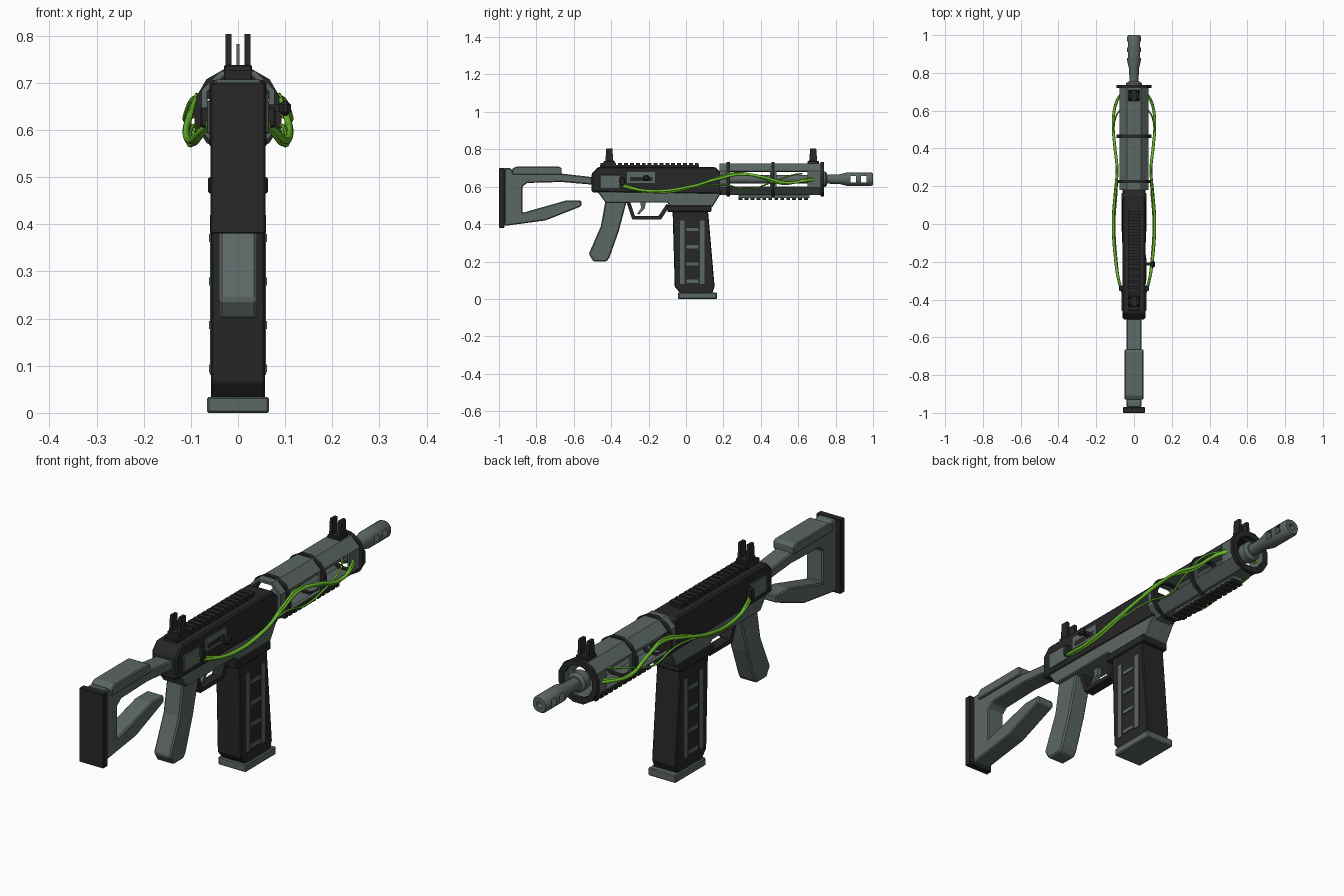
import bpy, bmesh, math
from mathutils import Vector

if "Cube" in bpy.data.objects:
    bpy.data.objects.remove(bpy.data.objects["Cube"], do_unlink=True)


def material(name, rgb):
    m = bpy.data.materials.new(name)
    m.use_nodes = True
    m.diffuse_color = (*rgb, 1)
    m.node_tree.nodes["Principled BSDF"].inputs["Base Color"].default_value = (*rgb, 1)
    return m


BLACK = material("black metal", (0.02, 0.02, 0.02))
GRAY = material("gray green metal", (0.105, 0.135, 0.127))
GREEN = material("green cable", (0.15, 0.52, 0.025))
AXIS = 0.64  # height of the bore


def finish(name, bm, mat, bevel=0.0, smooth=False):
    bmesh.ops.recalc_face_normals(bm, faces=bm.faces)
    me = bpy.data.meshes.new(name)
    bm.to_mesh(me)
    bm.free()
    me.materials.append(mat)
    ob = bpy.data.objects.new(name, me)
    bpy.context.collection.objects.link(ob)
    if bevel:
        mod = ob.modifiers.new("Bevel", "BEVEL")
        mod.width = bevel
        mod.limit_method = 'ANGLE'
    if smooth:
        bpy.ops.object.select_all(action='DESELECT')
        ob.select_set(True)
        bpy.context.view_layer.objects.active = ob
        bpy.ops.object.shade_smooth_by_angle(angle=math.radians(35))
    return ob


def prism(name, profile, half, mat, bevel=0.0, x=0.0):
    """Side profile of (y, z) points extruded across x."""
    bm = bmesh.new()
    a = [bm.verts.new((x - half, y, z)) for y, z in profile]
    b = [bm.verts.new((x + half, y, z)) for y, z in profile]
    bm.faces.new(a)
    bm.faces.new(b)
    for i in range(len(a)):
        j = (i + 1) % len(a)
        bm.faces.new((a[i], a[j], b[j], b[i]))
    return finish(name, bm, mat, bevel)


def box(name, x, half, y0, y1, z0, z1, mat, bevel=0.0):
    return prism(name, [(y0, z0), (y1, z0), (y1, z1), (y0, z1)], half, mat, bevel, x)


def lathe(name, profile, mat, n=20, closed=False, smooth=True):
    """Profile of (y, radius) points spun about the bore."""
    bm = bmesh.new()
    rows = []
    for y, r in profile:
        rows.append([bm.verts.new((r * math.cos(t), y, AXIS + r * math.sin(t)))
                     for t in [math.tau * (i + 0.5) / n for i in range(n)]])
    pairs = list(zip(rows, rows[1:]))
    if closed:
        pairs.append((rows[-1], rows[0]))
    else:
        bm.faces.new(rows[0])
        bm.faces.new(rows[-1])
    for p, q in pairs:
        for i in range(n):
            j = (i + 1) % n
            bm.faces.new((p[i], p[j], q[j], q[i]))
    return finish(name, bm, mat, smooth=smooth)


def tube(name, points, radius, mat):
    cu = bpy.data.curves.new(name, 'CURVE')
    cu.dimensions = '3D'
    cu.bevel_depth = radius
    cu.bevel_resolution = 2
    cu.resolution_u = 8
    cu.use_fill_caps = True
    sp = cu.splines.new('BEZIER')
    sp.bezier_points.add(len(points) - 1)
    for bp, co in zip(sp.bezier_points, points):
        bp.co = Vector(co)
        bp.handle_left_type = bp.handle_right_type = 'AUTO'
    cu.materials.append(mat)
    ob = bpy.data.objects.new(name, cu)
    bpy.context.collection.objects.link(ob)


# Stock
box("butt_pad", 0, 0.058, -1, -0.97, 0.38, 0.7, BLACK, 0.003)
prism("stock_frame", [(-0.97, 0.39), (-0.75, 0.42), (-0.56, 0.495), (-0.56, 0.525), (-0.645, 0.525),
                      (-0.875, 0.46), (-0.875, 0.6), (-0.85, 0.62), (-0.665, 0.625), (-0.49, 0.61),
                      (-0.49, 0.65), (-0.665, 0.67), (-0.92, 0.68), (-0.94, 0.7), (-0.97, 0.7)],
      0.04, GRAY, 0.005)
prism("cheek_rest", [(-0.93, 0.665), (-0.665, 0.665), (-0.665, 0.7), (-0.68, 0.707),
                     (-0.91, 0.707), (-0.93, 0.695)], 0.05, GRAY, 0.004)

# Receiver
prism("upper_receiver", [(-0.505, 0.57), (0.19, 0.56), (0.19, 0.67), (0.155, 0.706),
                         (-0.47, 0.706), (-0.505, 0.67)], 0.06, BLACK, 0.007)
prism("lower_receiver", [(-0.475, 0.575), (-0.43, 0.515), (-0.1, 0.515), (-0.08, 0.49),
                         (0.14, 0.49), (0.19, 0.57)], 0.056, GRAY, 0.004)
prism("grip", [(-0.43, 0.53), (-0.315, 0.53), (-0.36, 0.36), (-0.41, 0.22), (-0.425, 0.2),
               (-0.495, 0.2), (-0.52, 0.24), (-0.455, 0.39)], 0.04, GRAY, 0.006)
prism("trigger_guard", [(-0.318, 0.515), (-0.287, 0.425), (-0.133, 0.425), (-0.085, 0.5), (-0.105, 0.507),
                        (-0.147, 0.443), (-0.273, 0.443), (-0.297, 0.515)], 0.022, BLACK)
prism("trigger", [(-0.245, 0.52), (-0.215, 0.52), (-0.22, 0.485), (-0.25, 0.452),
                  (-0.262, 0.455), (-0.24, 0.485)], 0.01, GRAY)

# Ejection port with charging knob, on one side only
box("port_frame", 0.06, 0.004, -0.315, -0.165, 0.62, 0.678, GRAY)
box("port_slot", 0.061, 0.004, -0.3, -0.18, 0.631, 0.651, BLACK)
box("charging_handle", 0.08, 0.02, -0.22, -0.205, 0.638, 0.654, BLACK)
box("charging_knob", 0.1, 0.012, -0.23, -0.195, 0.63, 0.662, BLACK, 0.008)

# Magazine
box("magazine_well", 0, 0.064, -0.1, 0.135, 0.465, 0.5, BLACK, 0.004)
prism("magazine", [(-0.072, 0.48), (-0.06, 0.065), (-0.03, 0.03), (0.14, 0.03), (0.153, 0.065),
                   (0.117, 0.48)], 0.057, BLACK, 0.004)
box("magazine_base", 0, 0.066, -0.042, 0.165, 0, 0.034, GRAY, 0.004)
for side, label in ((1, "left"), (-1, "right")):
    for i, y in enumerate((-0.031, 0.074)):
        box(f"magazine_bar_{label}_{i}", side * 0.056, 0.0035, y, y + 0.024, 0.08, 0.42, GRAY)
    for i in range(4):
        z = 0.086 + i * 0.092
        box(f"magazine_rung_{label}_{i}", side * 0.057, 0.0045, 0.002, 0.068, z, z + 0.017, GRAY)

# Top and bottom accessory rails
box("top_rail", 0, 0.028, -0.46, 0.07, 0.7, 0.717, BLACK)
for i in range(17):
    y = -0.457 + i * 0.0315
    box(f"top_rail_tooth_{i}", 0, 0.03, y, y + 0.021, 0.712, 0.727, BLACK)
box("bottom_rail", 0, 0.022, 0.28, 0.66, 0.54, 0.56, GRAY)
for i in range(12):
    y = 0.28 + i * 0.032
    box(f"bottom_rail_tooth_{i}", 0, 0.028, y, y + 0.021, 0.53, 0.543, BLACK)

# Iron sights
for label, y in (("rear", -0.41), ("front", 0.68)):
    box(f"{label}_sight_base", 0, 0.03, y - 0.03, y + 0.03, 0.7, 0.738, BLACK, 0.003)
    for x in (-0.02, 0.02):
        prism(f"{label}_sight_post_{'left' if x > 0 else 'right'}",
              [(y - 0.022, 0.73), (y + 0.022, 0.73), (y + 0.016, 0.803), (y - 0.016, 0.803)],
              0.0065, BLACK, x=x)
box("front_sight_pin", 0, 0.003, 0.676, 0.684, 0.735, 0.782, GRAY)

# Handguard: hollow octagon with open side bays
octagon = [(0.036, 0.085), (0.077, 0.045), (0.077, -0.045), (0.036, -0.085)]
octagon += [(-x, z) for x, z in reversed(octagon)]
stations = [0.18, 0.225, 0.45, 0.485, 0.65, 0.735]
bm = bmesh.new()
rows = [[bm.verts.new((x, y, AXIS + z)) for x, z in octagon] for y in stations]
for k in range(len(rows) - 1):
    for i in range(8):
        if k in (1, 3) and i in (1, 5):
            continue
        j = (i + 1) % 8
        bm.faces.new((rows[k][i], rows[k][j], rows[k + 1][j], rows[k + 1][i]))
guard = finish("handguard", bm, GRAY)
shell = guard.modifiers.new("Shell", "SOLIDIFY")
shell.thickness = 0.012
for i, y in enumerate((0.225, 0.465, 0.728)):
    lathe(f"handguard_band_{i}", [(y - 0.009, 0.07), (y - 0.009, 0.095), (y + 0.009, 0.095),
                                  (y + 0.009, 0.07)], BLACK, 12, True, False)

# Barrel and vented muzzle
lathe("barrel", [(0.15, 0.022), (0.86, 0.022)], GRAY)
lathe("barrel_collar", [(0.7, 0.03), (0.71, 0.042), (0.745, 0.042), (0.755, 0.03)], GRAY)
muzzle = lathe("muzzle_brake", [(0.755, 0.024), (0.825, 0.027), (0.865, 0.037), (0.99, 0.037),
                                (1, 0.031), (1, 0.014), (0.87, 0.014)], GRAY)
for i, y in enumerate((0.88, 0.935)):
    cutter = box("vent_cutter", 0, 0.1, y, y + 0.03, AXIS - 0.018, AXIS + 0.018, GRAY)
    cutter.hide_render = True
    mod = muzzle.modifiers.new("Vent", "BOOLEAN")
    mod.operation = 'DIFFERENCE'
    mod.object = cutter
    mod.solver = 'EXACT'
    bpy.context.view_layer.objects.active = muzzle
    bpy.ops.object.modifier_apply(modifier=mod.name)
    bpy.data.objects.remove(cutter, do_unlink=True)

# Cables and their sockets on both sides; the twin strand twists about the main one
main = [(0.06, -0.36, 0.615), (0.078, -0.31, 0.597), (0.1, -0.17, 0.577), (0.11, 0.02, 0.6),
        (0.1, 0.16, 0.638), (0.09, 0.29, 0.666), (0.102, 0.41, 0.652), (0.11, 0.53, 0.622),
        (0.095, 0.64, 0.632), (0.06, 0.7, 0.64)]
twin = [(x - 0.003, y, z + (0.008 if i % 4 < 2 else -0.008)) for i, (x, y, z) in enumerate(main)]
thin = [(0.06, -0.36, 0.61), (0.075, -0.31, 0.59), (0.093, -0.17, 0.57), (0.102, 0.0, 0.592),
        (0.09, 0.2, 0.61), (0.09, 0.34, 0.586), (0.104, 0.45, 0.62), (0.095, 0.57, 0.662),
        (0.06, 0.62, 0.67)]
strands = (("main", main, 0.0075), ("twin", twin, 0.005), ("thin", thin, 0.004))
for side, label in ((1, "left"), (-1, "right")):
    box(f"cable_plate_{label}", side * 0.06, 0.006, -0.46, -0.35, 0.592, 0.662, GRAY, 0.002)
    box(f"cable_socket_{label}", side * 0.068, 0.012, -0.355, -0.328, 0.605, 0.648, BLACK, 0.004)
    for strand, path, radius in strands:
        tube(f"{strand}_cable_{label}", [(side * x, y, z) for x, y, z in path], radius, GREEN)
